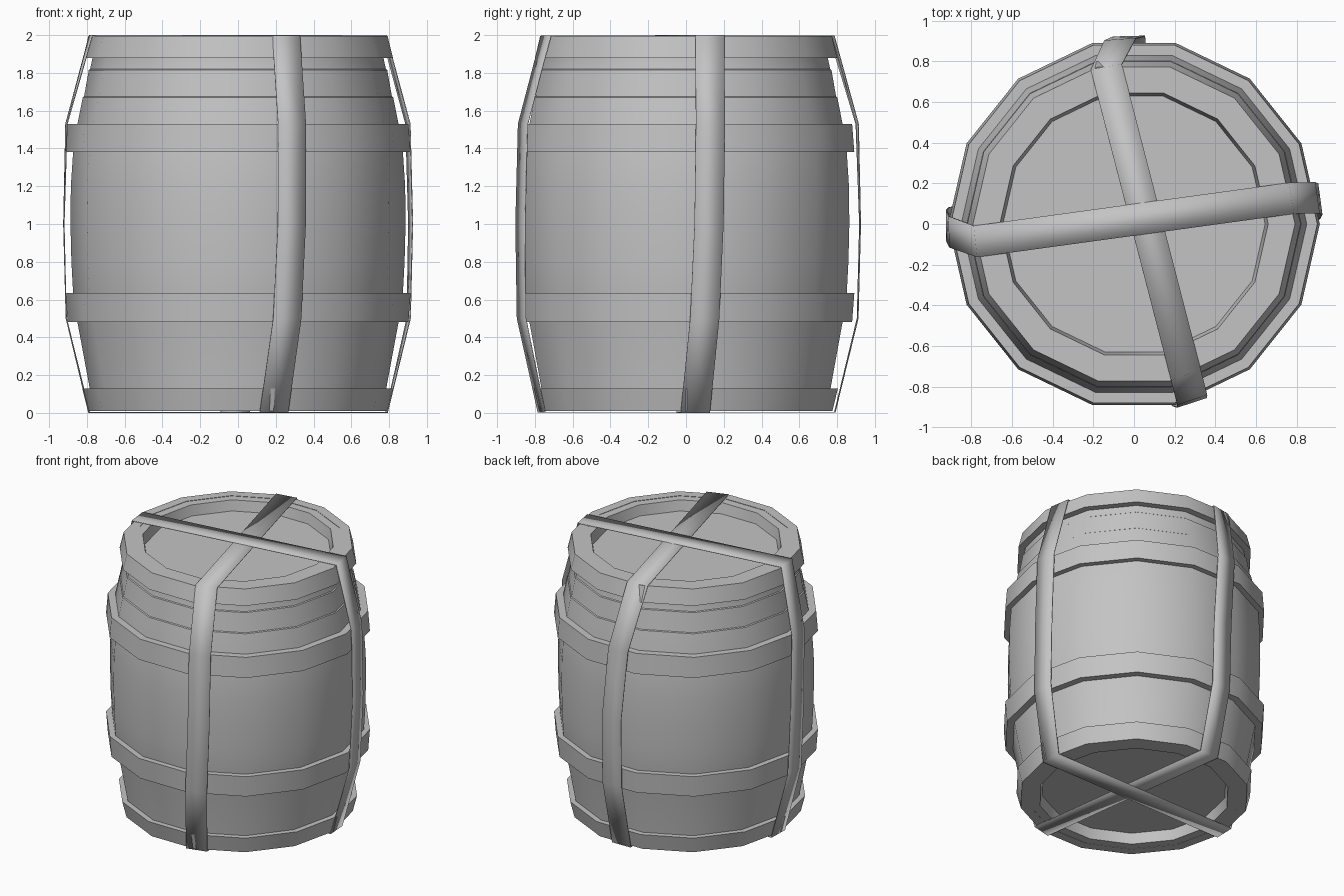
import bpy
import bmesh
from math import cos, sin, radians, pi
from mathutils import Vector

if "Cube" in bpy.data.objects:
    bpy.data.objects.remove(bpy.data.objects["Cube"], do_unlink=True)

SIDES = 14
STRAP_WIDTH = 0.155

grey = bpy.data.materials.new("plain_grey")
grey.use_nodes = True
grey.diffuse_color = (0.55, 0.55, 0.55, 1)
grey.node_tree.nodes["Principled BSDF"].inputs["Base Color"].default_value = grey.diffuse_color


def finish(name, bm):
    bmesh.ops.remove_doubles(bm, verts=bm.verts, dist=0.0001)
    bmesh.ops.recalc_face_normals(bm, faces=bm.faces)
    mesh = bpy.data.meshes.new(name)
    bm.to_mesh(mesh)
    bm.free()
    mesh.materials.append(grey)
    obj = bpy.data.objects.new(name, mesh)
    bpy.context.collection.objects.link(obj)
    return obj


def lathe(name, profile, closed=False):
    """Spin a (radius, height) profile around the z axis."""
    bm = bmesh.new()
    verts = [bm.verts.new((r, 0, z)) for r, z in profile]
    count = len(verts) if closed else len(verts) - 1
    edges = [bm.edges.new((verts[i], verts[(i + 1) % len(verts)])) for i in range(count)]
    bmesh.ops.spin(bm, geom=verts + edges, cent=(0, 0, 0), axis=(0, 0, 1),
                   angle=2 * pi, steps=SIDES)
    return finish(name, bm)


# Bulging body with recessed lids and two shallow steps near the top
lathe("barrel_body", [
    (0, 0.09), (0.645, 0.09), (0.66, 0.012), (0.775, 0.012), (0.785, 0.13),
    (0.85, 0.48), (0.873, 0.635), (0.882, 0.8), (0.887, 1.0), (0.885, 1.2),
    (0.873, 1.38), (0.85, 1.53), (0.822, 1.67), (0.815, 1.675),
    (0.79, 1.815), (0.783, 1.82), (0.77, 1.88), (0.77, 1.992),
    (0.66, 1.992), (0.645, 1.915), (0, 1.915)])

# Four hoops: bottom height, top height, bottom radius, top radius
hoops = {
    "bottom_hoop": (0.01, 0.13, 0.795, 0.825),
    "lower_hoop": (0.48, 0.635, 0.902, 0.914),
    "upper_hoop": (1.38, 1.53, 0.914, 0.902),
    "top_hoop": (1.88, 1.995, 0.82, 0.792),
}
for name, (z0, z1, r0, r1) in hoops.items():
    lathe(name, [(r0, z0), (r1, z1), (r1 - 0.07, z1), (r0 - 0.07, z0)], closed=True)


# Straps run down the sides and cross over both lids
def strap_side(top, middle, bottom):
    """Edge pairs down one side, from angles at the top, middle and bottom."""
    levels = [(1.997, 0.785, top), (1.53, 0.912, (top + 2 * middle) / 3),
              (1.0, 0.925, middle), (0.5, 0.912, (2 * middle + bottom) / 3),
              (0.003, 0.79, bottom)]
    pairs = []
    for z, r, angle in levels:
        a = radians(angle)
        centre = Vector((r * cos(a), r * sin(a), z))
        half = Vector((-sin(a), cos(a), 0)) * STRAP_WIDTH / 2
        pairs.append((centre - half, centre + half))
    return pairs


def strap(name, first, second, lift):
    """Closed ribbon: down one side, under, up the other side and over."""
    down = strap_side(*first)
    up = [(b, a) for a, b in reversed(strap_side(*second))]
    bm = bmesh.new()
    loop = []
    for pair in down + up:
        row = []
        for p in pair:
            z = p.z + (lift if p.z > 1 else -lift) * (p.z > 1.9 or p.z < 0.1)
            row.append(bm.verts.new((p.x, p.y, z)))
        loop.append(row)
    for i, (a, b) in enumerate(loop):
        c, d = loop[(i + 1) % len(loop)]
        bm.faces.new((a, b, d, c))
    obj = finish(name, bm)
    solid = obj.modifiers.new("thickness", "SOLIDIFY")
    solid.thickness = 0.006
    solid.offset = -1


strap("side_to_side_strap", (9.3, 7.6, 3.6), (186.3, 180.5, 178), 0.003)
strap("front_to_back_strap", (-71, -72, -76), (100, 91.5, 91), 0.002)

# Smooth shading with sharp edges kept
bpy.ops.object.select_all(action="DESELECT")
for obj in bpy.context.collection.objects:
    if obj.type == "MESH" and grey.name in obj.data.materials:
        obj.select_set(True)
        bpy.context.view_layer.objects.active = obj
bpy.ops.object.shade_smooth_by_angle(angle=radians(30))
